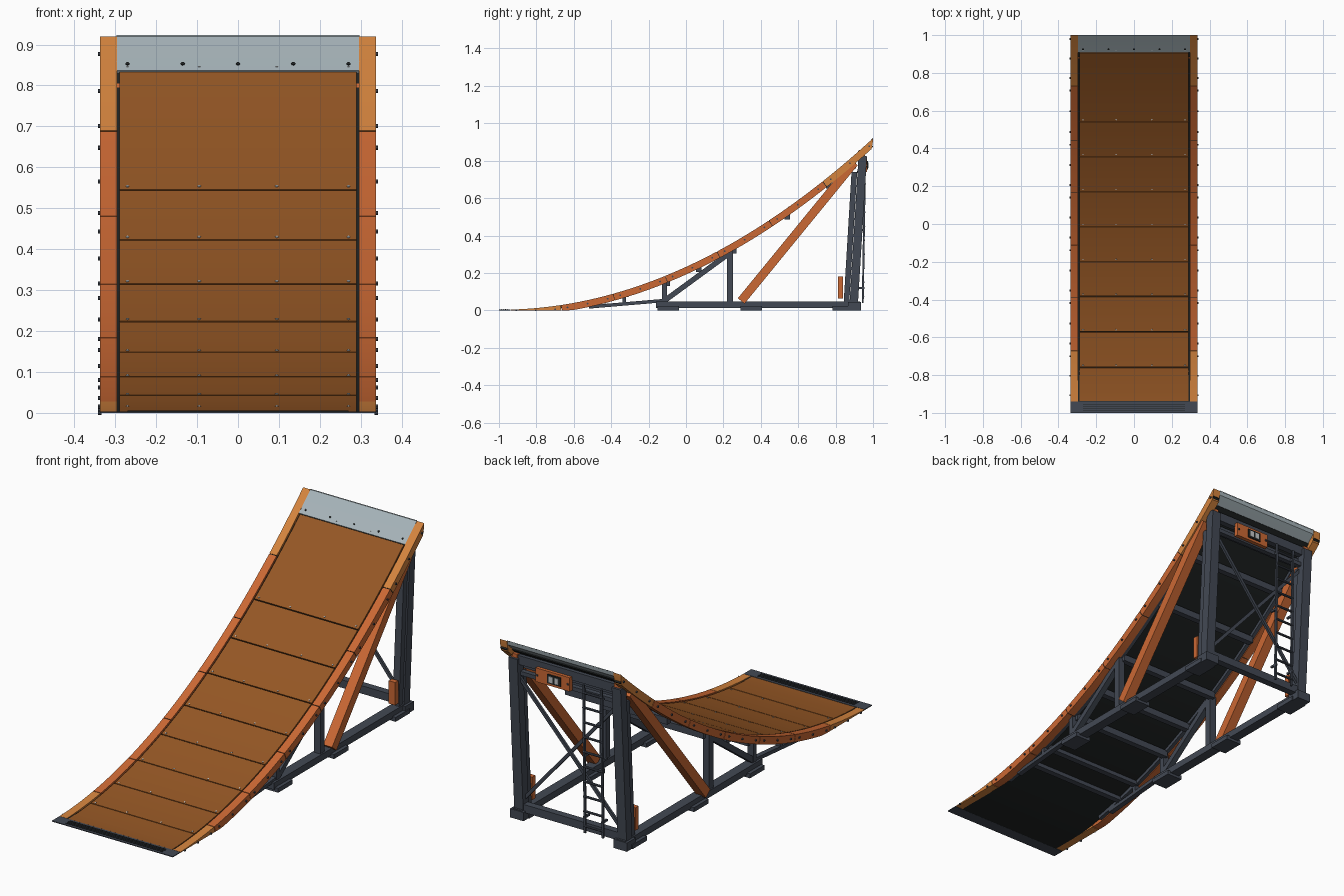
import bpy, bmesh, math
from mathutils import Vector, Matrix

cube = bpy.data.objects.get("Cube")
if cube:
    bpy.data.objects.remove(cube, do_unlink=True)


def material(name, r, g, b):
    m = bpy.data.materials.new(name)
    m.use_nodes = True
    m.diffuse_color = (r, g, b, 1)
    m.node_tree.nodes["Principled BSDF"].inputs["Base Color"].default_value = (r, g, b, 1)
    return m


BROWN = material("plywood brown", .30, .095, .018)
ORANGE = material("burnt orange", .60, .14, .034)
LIGHT = material("light orange", .66, .23, .048)
SLATE = material("slate steel", .055, .066, .088)
BLACK = material("black underside", .014, .017, .017)
GREY = material("light metal", .38, .45, .48)
SILVER = material("silver", .55, .57, .58)


def finish(name, bm, mat, smooth=False):
    bmesh.ops.recalc_face_normals(bm, faces=bm.faces)
    me = bpy.data.meshes.new(name)
    bm.to_mesh(me)
    bm.free()
    ob = bpy.data.objects.new(name, me)
    bpy.context.collection.objects.link(ob)
    me.materials.append(mat)
    if smooth:
        bpy.context.view_layer.objects.active = ob
        ob.select_set(True)
        bpy.ops.object.shade_smooth_by_angle(angle=math.radians(30))
        ob.select_set(False)
    return ob


def ramp_point(y, depth=0.0, floor=0.0):
    """Point on the ramp curve, sunk by depth along its normal."""
    t = y + 1
    slope = .4584 * t
    n = Vector((0, -slope, 1)).normalized()
    p = Vector((0, y, .003 + .2292 * t * t)) - n * depth
    p.z = max(p.z, floor)
    return p


def ribbon(name, y0, y1, x0, x1, d0, d1, mat, floor=0.0, steps=8):
    """Curved slab following the ramp between two depths."""
    ys = [y0 + (y1 - y0) * i / steps for i in range(steps + 1)]
    top = [ramp_point(y, d0, floor + .0015) for y in ys]
    low = [ramp_point(y, d1, floor) for y in ys]
    for p in top + low:
        p.y = min(p.y, 1.0)
        p.x = x0
    for p, y in zip(low, ys):
        if y > .999:
            p.y = 1.0
            p.z += .012
    bm = bmesh.new()
    face = bm.faces.new([bm.verts.new(p) for p in top + low[::-1]])
    ext = bmesh.ops.extrude_face_region(bm, geom=[face])
    moved = [v for v in ext["geom"] if isinstance(v, bmesh.types.BMVert)]
    bmesh.ops.translate(bm, verts=moved, vec=(x1 - x0, 0, 0))
    return finish(name, bm, mat, True)


def box(name, center, size, mat):
    bm = bmesh.new()
    bmesh.ops.create_cube(bm, size=1, matrix=Matrix.Translation(center) @ Matrix.Diagonal((*size, 1)))
    return finish(name, bm, mat)


def beam(name, a, b, w, h, mat):
    """Rectangular bar from a to b."""
    a, b = Vector(a), Vector(b)
    d = (b - a).normalized()
    ref = Vector((1, 0, 0)) if abs(d.x) < .1 else Vector((0, 1, 0))
    side = (ref - d * ref.dot(d)).normalized()
    rot = Matrix((side, d.cross(side), d)).transposed().to_4x4()
    bm = bmesh.new()
    bmesh.ops.create_cube(bm, size=1, matrix=Matrix.Translation((a + b) / 2) @ rot
                          @ Matrix.Diagonal((w, h, (b - a).length, 1)))
    return finish(name, bm, mat)


def bolts(name, points, axis, radius, length, mat):
    """Group of short cylinders sharing one axis."""
    rot = Vector(axis).to_track_quat("Z", "Y").to_matrix().to_4x4()
    bm = bmesh.new()
    for p in points:
        bmesh.ops.create_cone(bm, cap_ends=True, segments=8, radius1=radius, radius2=radius,
                              depth=length, matrix=Matrix.Translation(p) @ rot)
    return finish(name, bm, mat)


# Deck panels over a black underlay
GAP = .002
seams = [-.94, -.76, -.572, -.385, -.2, -.015, .17, .355, .54, .907]
for i, (a, b) in enumerate(zip(seams, seams[1:])):
    ribbon(f"deck_panel_{i}", a + GAP, b - GAP, -.289, .289, .002, .01, BROWN, .0015)
ribbon("deck_underlay", -.94, .95, -.297, .297, .01, .017, BLACK, 0, 40)
screws = [ramp_point(y + .012, .002) + Vector((x, 0, 0))
          for y in seams[1:] for x in (-.27, -.095, .095, .27)]
bolts("deck_screws", screws, (0, -.4, 1), .004, .004, SILVER)

# Metal lip and entry plate
ribbon("top_lip", .907, 1.0, -.297, .297, 0, .012, GREY)
bolts("lip_bolts", [ramp_point(.925) + Vector((x * .135, 0, 0)) for x in range(-2, 3)],
      (0, -.88, 1), .005, .005, BLACK)
box("entry_plate", (0, -.97, .002), (.674, .06, .004), SLATE)
for i in range(4):
    box(f"entry_tread_{i}", (0, -.955 - i * .01, .0045), (.54, .003, .003), BLACK)

# Side rails, in segments
rail_seams = [-.94, -.67, -.39, -.112, .165, .443, .73, 1.0]
for s, side in ((-1, "right"), (1, "left")):
    heads = []
    for i, (a, b) in enumerate(zip(rail_seams, rail_seams[1:])):
        end = b if b == 1.0 else b - .0015
        ribbon(f"{side}_rail_{i}", a + .0015, end, s * .296, s * .337, 0, .037,
               LIGHT if i in (0, 6) else ORANGE)
        heads += [ramp_point(a + (b - a) * f, .018) + Vector((s * .338, 0, 0))
                  for f in (.12, .5, .88)]
    ribbon(f"{side}_rail_core", -.66, .98, s * .298, s * .335, .003, .035, BLACK, 0, 40)
    ribbon(f"{side}_stringer", -.6, .93, s * .275, s * .294, .017, .034, SLATE, 0, 30)
    bolts(f"{side}_rail_bolts", heads, (1, 0, 0), .005, .008, SLATE)

# Supporting frame, mirrored
for s, side in ((-1, "right"), (1, "left")):
    x = s * .288
    box(f"{side}_skid", (x, .385, .03), (.05, 1.09, .034), SLATE)
    for i, y in enumerate((-.095, .35, .84)):
        box(f"{side}_pad_{i}", (x, y, .011), (.085, .115, .022), SLATE)
    beam(f"{side}_rear_leg", (x, .897, .04), (x, .945, .825), .05, .045, SLATE)
    beam(f"{side}_inner_leg", (x, .858, .04), (x, .9, .74), .036, .03, SLATE)
    box(f"{side}_leg_foot", (x, .9, .022), (.075, .07, .044), SLATE)
    box(f"{side}_leg_cap", (x, .94, .828), (.035, .035, .03), ORANGE)
    beam(f"{side}_long_strut", (s * .305, .295, .05), (s * .305, .9, .79), .05, .046, ORANGE)
    box(f"{side}_reflector", (x, .826, .122), (.035, .026, .115), ORANGE)
    beam(f"{side}_middle_post", (x, .235, .04), (x, .235, .32), .036, .034, SLATE)
    beam(f"{side}_front_post", (x, -.115, .04), (x, -.115, .15), .032, .026, SLATE)
    beam(f"{side}_diagonal", (x, -.11, .055), (x, .225, .3), .03, .028, SLATE)
    beam(f"{side}_front_brace", (x, -.52, .018), (x, -.12, .052), .026, .018, SLATE)
    beam(f"{side}_short_post", (x, -.33, .035), (x, -.33, .08), .024, .02, SLATE)

# Cross joists beneath the deck
for i, y in enumerate((-.45, -.33, -.115, .052, .235, .52, .74, .87)):
    d = .026 if y < -.3 else .038
    p = ramp_point(y, d)
    beam(f"joist_{i}", (-.285, p.y, p.z), (.285, p.y, p.z), .03, .02 if y < -.3 else .034, SLATE)

# Rear frame with crossed braces
beam("rear_base_beam", (-.29, .9, .055), (.29, .9, .055), .036, .04, SLATE)
beam("rear_top_beam", (-.29, .937, .815), (.29, .937, .815), .03, .045, SLATE)
beam("rear_sign_beam", (-.29, .93, .745), (.29, .93, .745), .025, .02, SLATE)
for s, side in ((-1, "first"), (1, "second")):
    beam(f"{side}_cross_brace", (-s * .27, .9 + s * .006, .1), (s * .27, .93 + s * .006, .72),
         .012, .016, SLATE)

# Ladder
for i, x in enumerate((-.2, -.1)):
    beam(f"ladder_rail_{i}", (x, .945, .04), (x, .957, .79), .01, .01, SLATE)
rungs = [(-.15, .948 + i * .001, .075 + i * .075) for i in range(10)]
bolts("ladder_rungs", rungs, (1, 0, 0), .006, .11, SLATE)
for i, z in enumerate((.12, .43, .74)):
    for x in (-.2, -.1):
        beam(f"ladder_bracket_{i}", (x, .915, z), (x, .955, z), .01, .01, SLATE)

# Rear sign with a dark display
box("sign_board", (.065, .958, .775), (.19, .02, .07), ORANGE)
box("sign_display", (.055, .97, .775), (.075, .006, .045), BLACK)
for i in range(2):
    box(f"display_window_{i}", (.04 + i * .032, .974, .775), (.02, .003, .03), SILVER)
for i, x in enumerate((-.02, .15)):
    box(f"sign_bolt_{i}", (x, .97, .775), (.008, .006, .008), SLATE)
